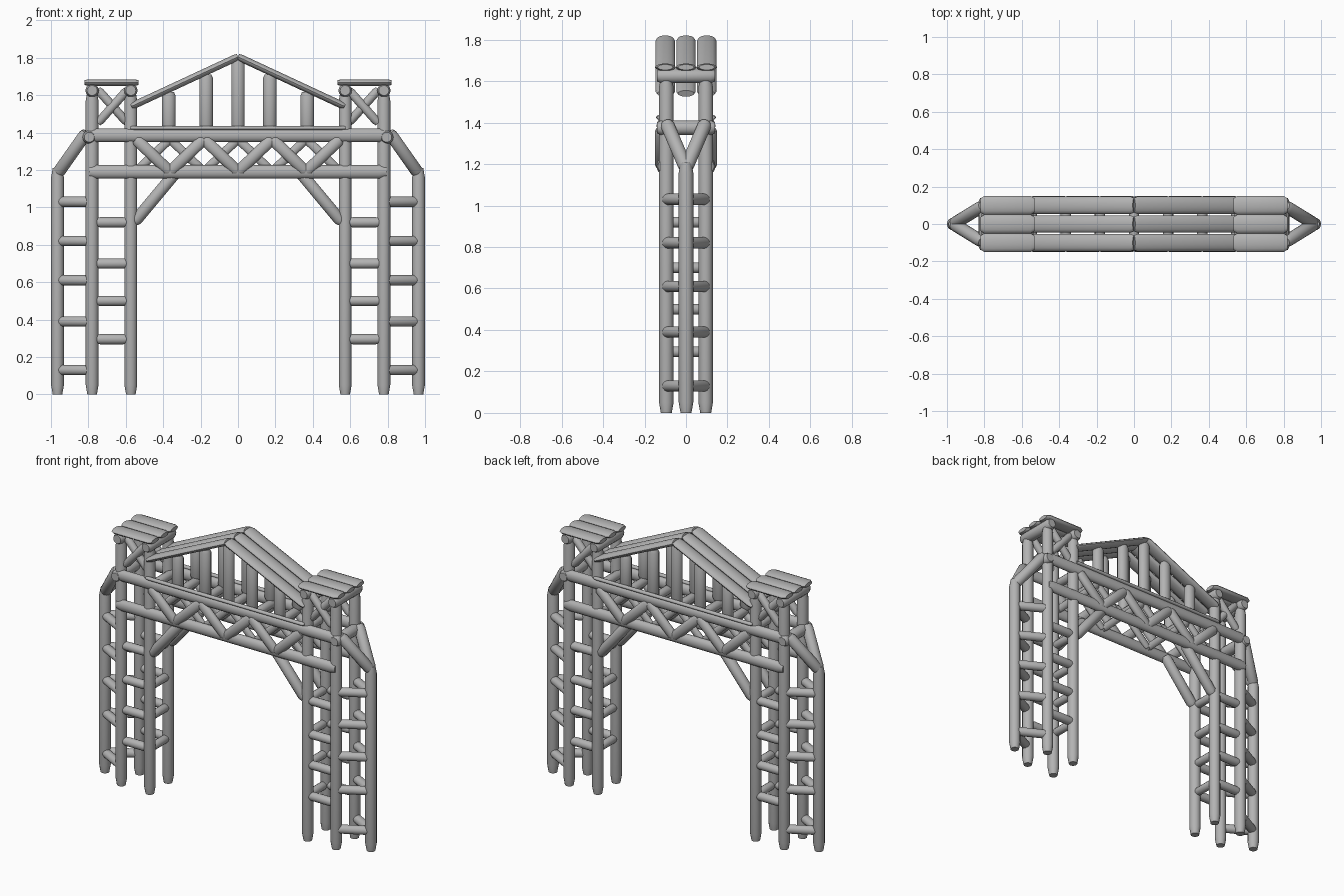
import bpy, bmesh, math
from mathutils import Vector

cube = bpy.data.objects.get("Cube")
if cube:
    bpy.data.objects.remove(cube, do_unlink=True)

grey = bpy.data.materials.new("weathered_grey")
grey.use_nodes = True
COLOR = (0.45, 0.45, 0.45, 1)
grey.diffuse_color = COLOR
grey.node_tree.nodes["Principled BSDF"].inputs["Base Color"].default_value = COLOR

SIDES = 14
ENDS = (-1, 1)


def log(name, a, b, wide=0.035, deep=None, tip=0.02, pinch=0.75):
    """Round log from a to b; wide is its radius along y (x if it runs along y)."""
    deep = deep or wide
    a, b = Vector(a), Vector(b)
    d = (b - a).normalized()
    side = Vector((1, 0, 0)) if abs(d.y) > 0.9 else Vector((0, 1, 0))
    u = (side - d * side.dot(d)).normalized()
    v = d.cross(u)
    bm = bmesh.new()
    rings = []
    for centre, scale in ((a, pinch), (a + d * tip, 1), (b - d * tip, 1), (b, pinch)):
        ring = []
        for i in range(SIDES):
            t = math.tau * i / SIDES
            ring.append(bm.verts.new(centre + scale * (u * wide * math.cos(t) + v * deep * math.sin(t))))
        rings.append(ring)
    for lower, upper in zip(rings, rings[1:]):
        for i in range(SIDES):
            j = (i + 1) % SIDES
            bm.faces.new((lower[i], lower[j], upper[j], upper[i]))
    bm.faces.new(rings[0][::-1])
    bm.faces.new(rings[-1])
    bmesh.ops.recalc_face_normals(bm, faces=bm.faces)
    for f in bm.faces:
        f.smooth = len(f.verts) == 4
    for e in bm.edges:
        e.smooth = e.calc_face_angle(0) < math.radians(35)
    mesh = bpy.data.meshes.new(name)
    bm.to_mesh(mesh)
    bm.free()
    mesh.materials.append(grey)
    obj = bpy.data.objects.new(name, mesh)
    bpy.context.collection.objects.link(obj)
    return obj


OUT, MID, INN, ROW = 0.965, 0.78, 0.573, 0.095

# Towers, mirrored left and right
for sx in ENDS:
    out, mid, inn = sx * OUT, sx * MID, sx * INN
    log("outer_post", (out, 0, 0), (out, 0, 1.21), 0.035, tip=0.05)

    for sy in ENDS:
        y = sy * ROW
        log("middle_post", (mid, y, 0), (mid, y, 1.62), 0.035, tip=0.05)
        log("inner_post", (inn, y, 0), (inn, y, 1.62), 0.035, tip=0.05)
        # Sloping stay from the outer post to the tower
        log("stay", (sx * 0.965, 0, 1.18), (sx * 0.81, y, 1.40), 0.034)
        # Crossed braces below the tower cap
        log("tower_brace", (sx * 0.75, y, 1.45), (sx * 0.59, y, 1.63), 0.024)
        log("tower_brace", (sx * 0.59, y * 0.9, 1.45), (sx * 0.75, y * 0.9, 1.63), 0.024)
        # Knee brace under the bridge
        log("knee_brace", (sx * 0.555, y, 0.92), (sx * 0.33, y, 1.19), 0.033)
        # Ladder rungs on the outer bay
        for z in (0.13, 0.39, 0.61, 0.82, 1.03):
            log("outer_rung", (sx * 0.95, sy * 0.01, z), (sx * 0.79, y, z), 0.028, pinch=0.9)
        # Ladder rungs on the inner bay
        for z in (0.295, 0.50, 0.70, 0.92):
            log("inner_rung", (sx * 0.755, y, z), (sx * 0.595, y, z), 0.028, pinch=0.9)

    # Rungs across the passage side
    for z in (0.295, 0.50, 0.70, 0.92):
        log("cross_rung", (inn, -0.08, z), (inn, 0.08, z), 0.026)
    # Beams across the tower
    log("shoulder_beam", (sx * 0.795, -0.14, 1.375), (sx * 0.795, 0.14, 1.375), 0.036)
    for x in (mid, inn):
        log("top_beam", (x, -0.14, 1.625), (x, 0.14, 1.625), 0.036)
    # Flat cap logs
    for y in (-0.1, 0, 0.1):
        log("cap_log", (sx * 0.82, y, 1.667), (sx * 0.532, y, 1.667), 0.05, 0.018)
        # Roof logs rising to the ridge
        log("roof_log", (sx * 0.57, y, 1.54), (0, y, 1.805), 0.046, 0.02, pinch=0.85)

# Bridge trusses, front and back
STEP, HIGH, LOW = 0.182, 1.365, 1.19
for sy in ENDS:
    for z in (1.385, 1.19):
        log("bridge_chord", (-0.795, sy * 0.115, z), (0.795, sy * 0.115, z), 0.027, 0.037, 0.04)
    log("chord_rail", (-0.575, sy * 0.13, 1.425), (0.575, sy * 0.13, 1.425), 0.014, 0.011)
    for i in range(-3, 3):
        za, zb = (HIGH, LOW) if i % 2 else (LOW, HIGH)
        xa, xb = i * STEP, (i + 1) * STEP
        log("truss_web", (xa, sy * 0.126, za), (xb, sy * 0.126, zb), 0.024, 0.032, 0.015)
        log("inner_web", (xa, sy * 0.085, zb), (xb, sy * 0.085, za), 0.018, 0.024)
    # Gable pickets
    for x in (-0.37, -0.17, 0, 0.17, 0.37):
        log("gable_picket", (x, sy * ROW, 1.39), (x, sy * ROW, 1.79 - abs(x) * 0.465), 0.032, 0.037)

# Cross slats of the bridge deck
for i in range(-3, 4):
    log("deck_slat", (i * STEP, -0.11, 1.375), (i * STEP, 0.11, 1.375), 0.028)
